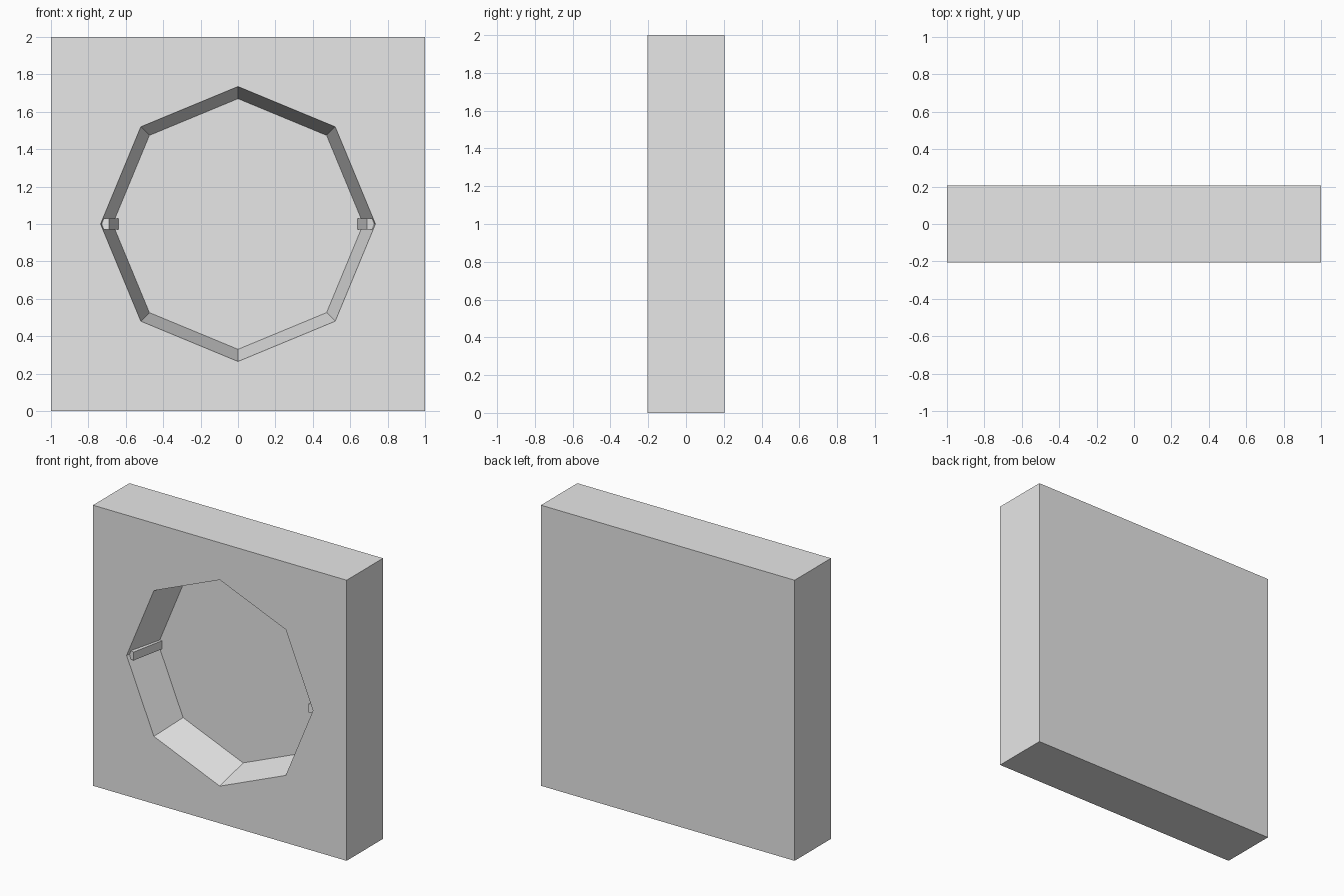
import bpy, bmesh
from math import cos, sin, pi

default = bpy.data.objects.get("Cube")
if default:
    bpy.data.objects.remove(default, do_unlink=True)

grey = bpy.data.materials.new("light grey")
grey.use_nodes = True
colour = (0.8, 0.8, 0.8, 1)
grey.diffuse_color = colour
grey.node_tree.nodes["Principled BSDF"].inputs["Base Color"].default_value = colour

HALF_DEPTH = 0.205
FLOOR = 0.058          # y of the recess floor
RIM, BASE = 0.735, 0.67  # recess radius at the front and at the floor
SLOPE = (RIM - BASE) / (FLOOR + HALF_DEPTH)


def loft(name, first, second):
    """Solid between two matching rings of points."""
    bm = bmesh.new()
    a = [bm.verts.new(p) for p in first]
    b = [bm.verts.new(p) for p in second]
    bm.faces.new(a)
    bm.faces.new(b)
    for i in range(len(a)):
        j = (i + 1) % len(a)
        bm.faces.new((a[i], a[j], b[j], b[i]))
    bmesh.ops.recalc_face_normals(bm, faces=bm.faces)
    mesh = bpy.data.meshes.new(name)
    bm.to_mesh(mesh)
    bm.free()
    mesh.materials.append(grey)
    obj = bpy.data.objects.new(name, mesh)
    bpy.context.collection.objects.link(obj)
    return obj


def octagon(radius, y):
    return [(radius * cos(i * pi / 4), y, 1 + radius * sin(i * pi / 4)) for i in range(8)]


def square(y):
    return [(-1, y, 0), (1, y, 0), (1, y, 2), (-1, y, 2)]


# Square block
block = loft("block", square(-HALF_DEPTH), square(HALF_DEPTH))

# Tapered octagonal recess cut into the front
front = -HALF_DEPTH - 0.1
cutter = loft("recess_cutter", octagon(RIM + 0.1 * SLOPE, front), octagon(BASE, FLOOR))
cutter.hide_render = True
cut = block.modifiers.new("recess", "BOOLEAN")
cut.operation = "DIFFERENCE"
cut.solver = "EXACT"
cut.object = cutter
bpy.context.view_layer.objects.active = block
block.select_set(True)
bpy.ops.object.modifier_apply(modifier=cut.name)
bpy.data.objects.remove(cutter, do_unlink=True)

# Guide ribs lying along the two side corners of the recess
profile = [(0.69, -0.19), (0.64, FLOOR), (BASE, FLOOR), (0.729, -0.18)]
for side, name in ((1, "left_rib"), (-1, "right_rib")):
    loft(name, *[[(side * x, y, z) for x, y in profile] for z in (0.97, 1.03)])
